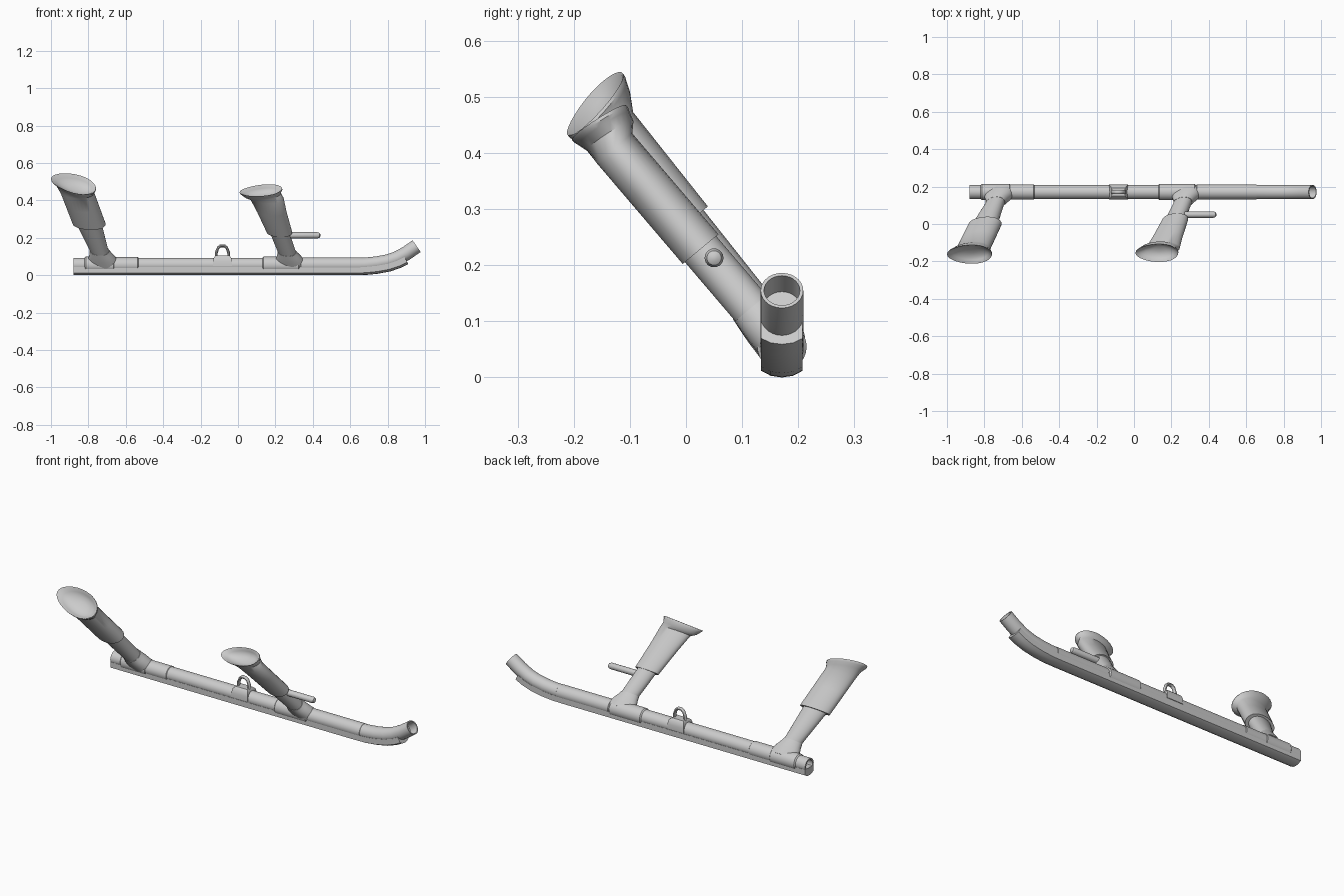
import bpy, bmesh
from math import sin, cos, pi, radians
from mathutils import Vector as V

if "Cube" in bpy.data.objects:
    bpy.data.objects.remove(bpy.data.objects["Cube"])


def loft(name, rings, close=False):
    """Skin a list of equal-length point rings, capping both ends."""
    bm = bmesh.new()
    rows = [[bm.verts.new(p) for p in r] for r in rings]
    n = len(rows[0])
    pairs = list(zip(rows, rows[1:])) + ([(rows[-1], rows[0])] if close else [])
    for a, b in pairs:
        for i in range(n):
            j = (i + 1) % n
            bm.faces.new((a[i], a[j], b[j], b[i]))
    if not close:
        bm.faces.new(rows[0])
        bm.faces.new(rows[-1])
    bmesh.ops.recalc_face_normals(bm, faces=bm.faces)
    me = bpy.data.meshes.new(name)
    bm.to_mesh(me)
    bm.free()
    me.polygons.foreach_set("use_smooth", [True] * len(me.polygons))
    me.set_sharp_from_angle(angle=radians(35))
    ob = bpy.data.objects.new(name, me)
    bpy.context.collection.objects.link(ob)
    return ob


def ellipse(c, u, v, a, b, taper=0.0, n=28):
    return [c + u * a * cos(t) + v * b * sin(t) * (1 + taper * cos(t))
            for t in (2 * pi * i / n for i in range(n))]


X, Y, Z = V((1, 0, 0)), V((0, 1, 0)), V((0, 0, 1))
TY, TZ = 0.171, 0.055


def frames(path):
    """Centre, side and up vector for each point of an xz path."""
    pts = [V((x, TY, z)) for x, z in path]
    out = []
    for i, p in enumerate(pts):
        d = (pts[min(i + 1, len(pts) - 1)] - pts[max(i - 1, 0)]).normalized()
        out.append((p, Y, V((-d.z, 0, d.x))))
    return out


# main skid tube with upturned toe and open ends
path = [(-0.88, TZ), (0.3, TZ), (0.62, TZ), (0.68, 0.056), (0.74, 0.062),
        (0.80, 0.073), (0.85, 0.09), (0.90, 0.117), (0.955, 0.155)]
fr = frames(path)
R = 0.038
outer = [ellipse(p, s, u, R, R) for p, s, u in fr]
p0, s0, u0 = fr[0]
pe, se, ue = fr[-1]
back_hole = [ellipse(p0 + X * d, s0, u0, 0.029, 0.029) for d in (0.12, 0)]
axis = (pe - fr[-2][0]).normalized()
toe_hole = [ellipse(pe - axis * d, se, ue, 0.032, 0.032) for d in (0, 0.05)]
loft("skid_tube", back_hole + outer + toe_hole)

# wear shoe under the tube
shoe_path = path[:7] + [(0.885, 0.108)]
profile = [(-0.037, -0.012), (-0.037, -0.043), (-0.02, -0.052), (0, -0.055),
           (0.02, -0.052), (0.037, -0.043), (0.037, -0.012)]
loft("wear_shoe", [[p + s * a + u * b for a, b in profile]
                   for p, s, u in frames(shoe_path)])


# sleeves around the tube
def sleeve(name, x0, x1, r, hole=0.0):
    e = 0.006
    steps = [(x0, r - e), (x0 + e, r), (x1 - e, r), (x1, r - e)]
    loft(name, [ellipse(V((x, TY, TZ)), Y, Z, q, q) for x, q in steps])


sleeve("rear_saddle_sleeve", -0.82, -0.66, 0.044)
sleeve("rear_joint_sleeve", -0.67, -0.53, 0.041)
sleeve("front_saddle_sleeve", 0.13, 0.33, 0.044)
sleeve("toe_joint_sleeve", 0.33, 0.66, 0.0395)


# legs: strut, foot fillet, fairing and flared mounting bowl
W = V((0, 0.77, 0.64))


def leg(name, a, b, strut, fairing, split, rim_c, rim_u, rim_v):
    a, b = V(a), V(b)
    ring = lambda t, ch, th, tp=0.15: ellipse(a.lerp(b, t), X, W, ch, th, tp)
    (c0, c1, th) = strut
    loft(name + "_strut", [ring(0.0, c0, th), ring(0.2, c0, th),
                           ring(split + 0.02, c1, th)])
    loft(name + "_foot", [ring(0.0, c0 + 0.03, th + 0.006),
                          ring(0.08, c0 + 0.022, th + 0.005),
                          ring(0.13, c0 + 0.009, th + 0.003),
                          ring(0.17, c0 + 0.002, th + 0.001)])
    f0, f1, ft = fairing
    rc, ru, rv = V(rim_c), V(rim_u), V(rim_v)
    d = (b - a).normalized()
    rim = lambda k, depth: ellipse(rc - d * depth, ru, rv, k, k, 0.12)
    loft(name + "_fairing", [
        ring(split, f0, ft), ring(0.75, (f0 + f1) / 2, ft), ring(0.93, f1, ft),
        rim(0.86, 0.032), rim(0.95, 0.014), rim(1.0, 0.006), rim(1.0, 0),
        rim(0.95, 0.002), rim(0.8, 0.018), rim(0.6, 0.030), rim(0.3, 0.038)])


leg("rear_leg", (-0.715, 0.17, 0.06), (-0.87, -0.155, 0.47),
    (0.05, 0.068, 0.039), (0.088, 0.09, 0.049), 0.52,
    (-0.88, -0.162, 0.49), (0.12, 0.0, -0.025), (0, 0.05, 0.051))
leg("front_leg", (0.285, 0.17, 0.06), (0.145, -0.15, 0.435),
    (0.048, 0.052, 0.036), (0.068, 0.09, 0.041), 0.45,
    (0.122, -0.155, 0.453), (0.114, 0.0, 0.01), (0, 0.048, 0.03))

# boarding peg on the front leg
peg = [(0.20, 0.017), (0.425, 0.017), (0.436, 0.013), (0.44, 0.006)]
loft("step_peg", [ellipse(V((x, 0.05, 0.213)), Y, Z, r, r, n=14) for x, r in peg])

# tie-down lug: saddle block and ring
block = [(0.05, 0.05), (0.075, 0.05), (0.096, 0.046), (0.106, 0.036)]
widths = [0.041, 0.041, 0.034, 0.022]
loft("lug_block", [[V((-0.083 + sx * hx, TY + sy * hy, z))
                    for sx, sy in ((-1, -1), (1, -1), (1, 1), (-1, 1))]
                   for (z, hx), hy in zip(block, widths)])
arch = [(-0.034, 0.09), (-0.033, 0.12), (-0.023, 0.147), (-0.01, 0.157),
        (0.01, 0.157), (0.023, 0.147), (0.033, 0.12), (0.034, 0.09)]
mid = V((0, 0, 0.11))
rings = []
for x, z in arch:
    out = (V((x, 0, z)) - mid).normalized()
    rings.append(ellipse(V((x - 0.083, TY, z)), out, Y, 0.008, 0.011, n=10))
loft("lug_ring", rings)
